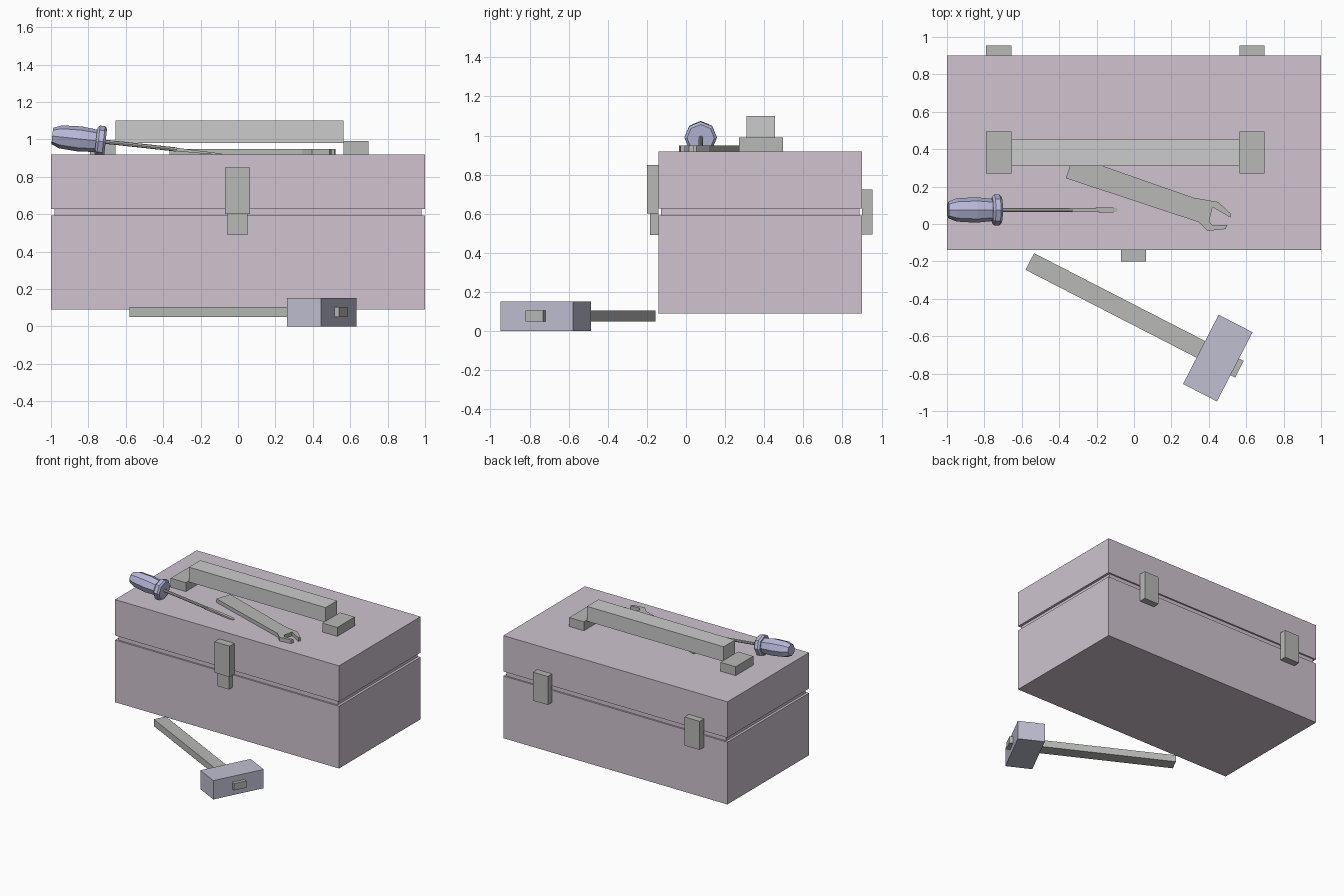
import bpy, bmesh
from math import sin, cos, pi, radians
from mathutils import Matrix

if "Cube" in bpy.data.objects:
    bpy.data.objects.remove(bpy.data.objects["Cube"])


def mat(name, c):
    m = bpy.data.materials.new(name)
    m.diffuse_color = (*c, 1)
    m.use_nodes = True
    m.node_tree.nodes["Principled BSDF"].inputs["Base Color"].default_value = m.diffuse_color
    return m


MAUVE = mat("mauve_paint", (0.62, 0.55, 0.62))
LIGHT = mat("light_metal", (0.67, 0.67, 0.67))
STEEL = mat("steel", (0.48, 0.49, 0.47))
BLUE = mat("blue_grey", (0.52, 0.52, 0.64))
GRIP = mat("blue_grip", (0.48, 0.48, 0.70))


def finish(name, bm, m, matrix=None):
    if matrix is not None:
        bm.transform(matrix)
    bmesh.ops.recalc_face_normals(bm, faces=bm.faces)
    me = bpy.data.meshes.new(name)
    bm.to_mesh(me)
    bm.free()
    me.materials.append(m)
    ob = bpy.data.objects.new(name, me)
    bpy.context.collection.objects.link(ob)
    return ob


def box(name, x, y, z, m, matrix=None):
    bm = bmesh.new()
    bmesh.ops.create_cube(bm, size=1)
    for v in bm.verts:
        for i, (a, b) in enumerate((x, y, z)):
            v.co[i] = a if v.co[i] < 0 else b
    return finish(name, bm, m, matrix)


def loft(name, rings, sides, m, matrix, turn=0):
    """Rings of (distance along x, y radius, z radius), joined and capped."""
    bm = bmesh.new()
    loops = []
    for t, ry, rz in rings:
        angles = [turn + 2 * pi * i / sides for i in range(sides)]
        loops.append([bm.verts.new((t, ry * sin(a), rz * cos(a))) for a in angles])
    for a, b in zip(loops, loops[1:]):
        for i in range(sides):
            j = (i + 1) % sides
            bm.faces.new((a[i], a[j], b[j], b[i]))
    bm.faces.new(loops[0])
    bm.faces.new(loops[-1])
    return finish(name, bm, m, matrix)


# Toolbox body, recessed seam and lid
box("box_base", (-1, 1), (-0.14, 0.90), (0.09, 0.592), MAUVE)
box("box_seam", (-0.98, 0.98), (-0.127, 0.887), (0.585, 0.635), MAUVE)
box("box_lid", (-1, 1), (-0.14, 0.90), (0.628, 0.918), MAUVE)

# Carrying handle: feet and bar, with hinges at the same stations
for side, x in (("left", (-0.79, -0.655)), ("right", (0.565, 0.697))):
    box("handle_foot_" + side, x, (0.27, 0.495), (0.918, 0.99), STEEL)
    box("hinge_" + side, x, (0.90, 0.955), (0.495, 0.725), STEEL)
box("handle_bar", (-0.655, 0.565), (0.31, 0.455), (0.98, 1.10), LIGHT)

# Front latch
box("latch_plate", (-0.07, 0.065), (-0.20, -0.14), (0.60, 0.85), STEEL)
box("latch_tongue", (-0.055, 0.05), (-0.185, -0.14), (0.49, 0.60), STEEL)

# Hammer lying in front
hammer = Matrix.Translation((0.448, -0.717, 0)) @ Matrix.Rotation(radians(-27.2), 4, "Z")
box("hammer_handle", (-1.13, 0.13), (-0.05, 0.05), (0.05, 0.105), STEEL, hammer)
box("hammer_head", (-0.102, 0.102), (-0.208, 0.208), (0, 0.152), BLUE, hammer)

# Open-ended wrench: extruded outline
outline = [(-0.365, 0.245), (0.345, 0.01), (0.395, -0.037), (0.49, -0.027),
           (0.50, -0.005), (0.42, -0.008), (0.402, 0.015), (0.42, 0.09),
           (0.515, 0.035), (0.52, 0.053), (0.45, 0.118), (0.32, 0.14),
           (-0.323, 0.365)]
bm = bmesh.new()
face = bm.faces.new([bm.verts.new((x, y, 0.918)) for x, y in outline])
ext = bmesh.ops.extrude_face_region(bm, geom=[face])
bmesh.ops.translate(bm, vec=(0, 0, 0.03),
                    verts=[g for g in ext["geom"] if isinstance(g, bmesh.types.BMVert)])
finish("wrench", bm, STEEL)

# Screwdriver leaning on its collar and tip
driver = Matrix.Translation((-0.993, 0.075, 1.018)) @ Matrix.Rotation(radians(6.2), 4, "Y")
loft("screwdriver_grip", [(0, 0.044, 0.044), (0.045, 0.062, 0.062), (0.15, 0.068, 0.068),
                          (0.25, 0.058, 0.058)], 8, GRIP, driver)
loft("screwdriver_collar", [(0.235, 0.07, 0.07), (0.248, 0.083, 0.083), (0.275, 0.083, 0.083),
                            (0.287, 0.07, 0.07)], 8, GRIP, driver)
loft("screwdriver_shaft", [(0.28, 0.011, 0.011), (0.67, 0.011, 0.011)], 8, STEEL, driver)
loft("screwdriver_blade", [(0.65, 0.013, 0.013), (0.88, 0.019, 0.007), (0.91, 0.012, 0.005)],
     4, STEEL, driver, pi / 4)
